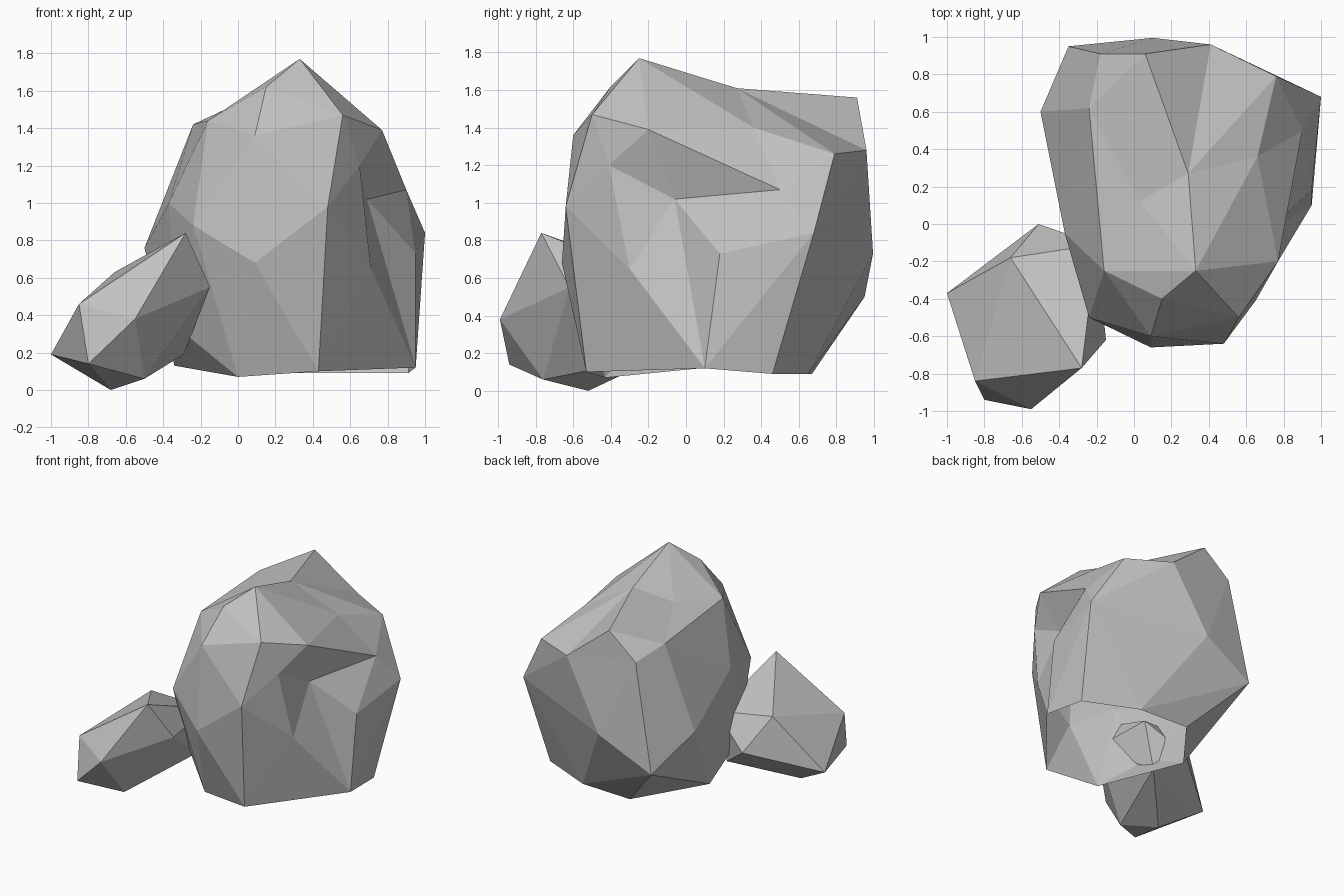
import bpy
import bmesh
from mathutils import Vector

CENTIMETRE = 0.01


def make_material(name, colour):
    material = bpy.data.materials.new(name)
    material.use_nodes = True
    material.diffuse_color = colour
    for node in material.node_tree.nodes:
        if node.type == 'BSDF_PRINCIPLED':
            node.inputs["Base Color"].default_value = colour
            node.inputs["Roughness"].default_value = 0.9
    return material


def make_boulder(name, corners, dents, material, open_base):
    """Wrap a faceted skin around the corners. Each dent is a point plus the
    direction it is pulled out while wrapping; it is pushed back afterwards."""
    mesh_builder = bmesh.new()
    for corner in corners:
        mesh_builder.verts.new(Vector(corner) * CENTIMETRE)
    pushed_back = []
    for point, pull in dents:
        home = Vector(point) * CENTIMETRE
        vertex = mesh_builder.verts.new(home + Vector(pull) * CENTIMETRE)
        pushed_back.append((vertex, home))

    bmesh.ops.convex_hull(mesh_builder, input=mesh_builder.verts[:],
                          use_existing_faces=False)
    for vertex, home in pushed_back:
        if vertex.is_valid:
            vertex.co = home

    # Drop any corner left unused inside the skin
    loose = [v for v in mesh_builder.verts if not v.link_faces]
    bmesh.ops.delete(mesh_builder, geom=loose, context='VERTS')
    bmesh.ops.recalc_face_normals(mesh_builder, faces=mesh_builder.faces[:])

    # The hollow boulder has no underside
    if open_base:
        underside = [f for f in mesh_builder.faces
                     if f.normal.z < -0.8 and f.calc_center_median().z < 0.14]
        bmesh.ops.delete(mesh_builder, geom=underside, context='FACES')

    mesh = bpy.data.meshes.new(name)
    mesh_builder.to_mesh(mesh)
    mesh_builder.free()
    mesh.materials.append(material)
    boulder = bpy.data.objects.new(name, mesh)
    bpy.context.collection.objects.link(boulder)
    return boulder


default_cube = bpy.data.objects.get("Cube")
if default_cube:
    bpy.data.objects.remove(default_cube, do_unlink=True)

stone_grey = make_material("stone grey", (0.54, 0.54, 0.54, 1.0))

# Large boulder, corners in centimetres grouped by the side they belong to
crown = [(33, -25, 177), (15, -40, 162), (-16, -25, 144),
         (-24, 62, 142), (6, 91, 156), (-18, 91, 136)]
front_side = [(9, -60, 136), (56, -50, 147), (48, -64, 98),
              (9, -66, 68), (-24, -50, 88)]
left_side = [(77, -20, 139), (95, 18, 73), (100, 68, 84)]
back_side = [(76, 79, 126), (10, 99.5, 73), (-35, 95, 50), (-50, 60, 76)]
foot = [(43, -53, 10), (95, 10, 12), (91, 46, 9), (48, 65, 9),
        (4, 67, 9), (-34, 18, 13), (0, -43, 7)]

# Hollow on the left flank, valley across the crown, shallow creases
flank_hollow = [((69, -6, 102), (19, 0, 0)),
                ((71, -30, 65), (4, -4, 0)),
                ((65, -41, 120), (1.5, -1.5, 0)),
                ((90, 50, 107), (5, 0, 0))]
crown_valley = [((29, 27, 161), (0, 0, 10)),
                ((3, 12, 150), (0, 0, 13)),
                ((66, 36, 140), (0, 0, 6)),
                ((41, 96, 128), (0, 0, 12))]
right_crease = [((-37, -5, 100), (-3, 0, 0)),
                ((-32, -22, 33), (-3, -2, 0))]

make_boulder("large_boulder",
             crown + front_side + left_side + back_side + foot,
             flank_hollow + crown_valley + right_crease, stone_grey,
             open_base=True)

# Small boulder leaning into the large one
outer_corners = [(-28, -77, 84), (-55, -99, 38), (-80, -94, 14),
                 (-85, -84, 46), (-100, -37, 19), (-15, -62, 55),
                 (-50, -76, 6), (-68, -52, 0), (-66, -18, 63),
                 (-51, 0, 36)]
buried_corners = [(-20, -11, 58), (-29, -11.5, 19)]

make_boulder("small_boulder", outer_corners + buried_corners, [], stone_grey,
             open_base=False)
